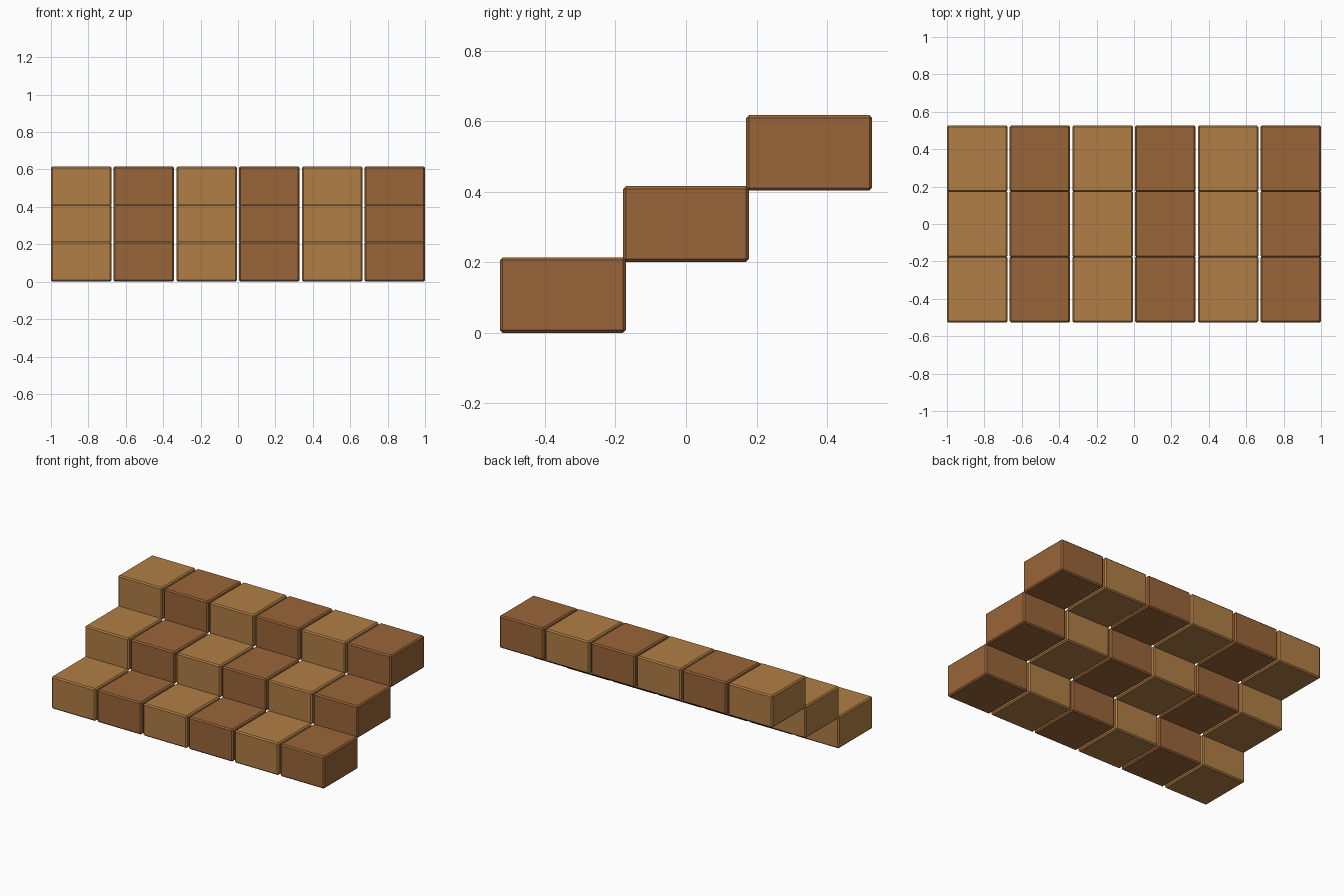
import bpy, bmesh

if "Cube" in bpy.data.objects:
    bpy.data.objects.remove(bpy.data.objects["Cube"])

COLS, ROWS = 6, 3
SIZE = (0.323, 0.357, 0.214)          # width, depth, height of one block
STEP = (0.3354, 0.349, 0.2015)        # spacing across, back, up
CHAMFER = 0.008


def wood(name, rgb):
    mat = bpy.data.materials.new(name)
    mat.diffuse_color = (*rgb, 1)
    mat.use_nodes = True
    mat.node_tree.nodes["Principled BSDF"].inputs["Base Color"].default_value = mat.diffuse_color
    return mat


def block_mesh(name, mat):
    """One chamfered wooden block, base at z = 0."""
    bm = bmesh.new()
    bmesh.ops.create_cube(bm, size=1)
    bmesh.ops.scale(bm, vec=SIZE, verts=bm.verts)
    bmesh.ops.translate(bm, vec=(0, 0, SIZE[2] / 2), verts=bm.verts)
    bmesh.ops.bevel(bm, geom=bm.edges[:], offset=CHAMFER, segments=1,
                    affect='EDGES', profile=0.5)
    mesh = bpy.data.meshes.new(name)
    bm.to_mesh(mesh)
    bm.free()
    mesh.materials.append(mat)
    return mesh


# Two wood tones, alternating by column
meshes = [
    block_mesh("light_block", wood("light_wood", (0.44, 0.21, 0.06))),
    block_mesh("dark_block", wood("dark_wood", (0.32, 0.13, 0.04))),
]

# Three rising steps of six blocks each
for row in range(ROWS):
    for col in range(COLS):
        ob = bpy.data.objects.new(f"step_{row + 1}_block_{col + 1}", meshes[col % 2])
        ob.location = ((col - (COLS - 1) / 2) * STEP[0],
                       (row - (ROWS - 1) / 2) * STEP[1],
                       row * STEP[2])
        bpy.context.collection.objects.link(ob)
